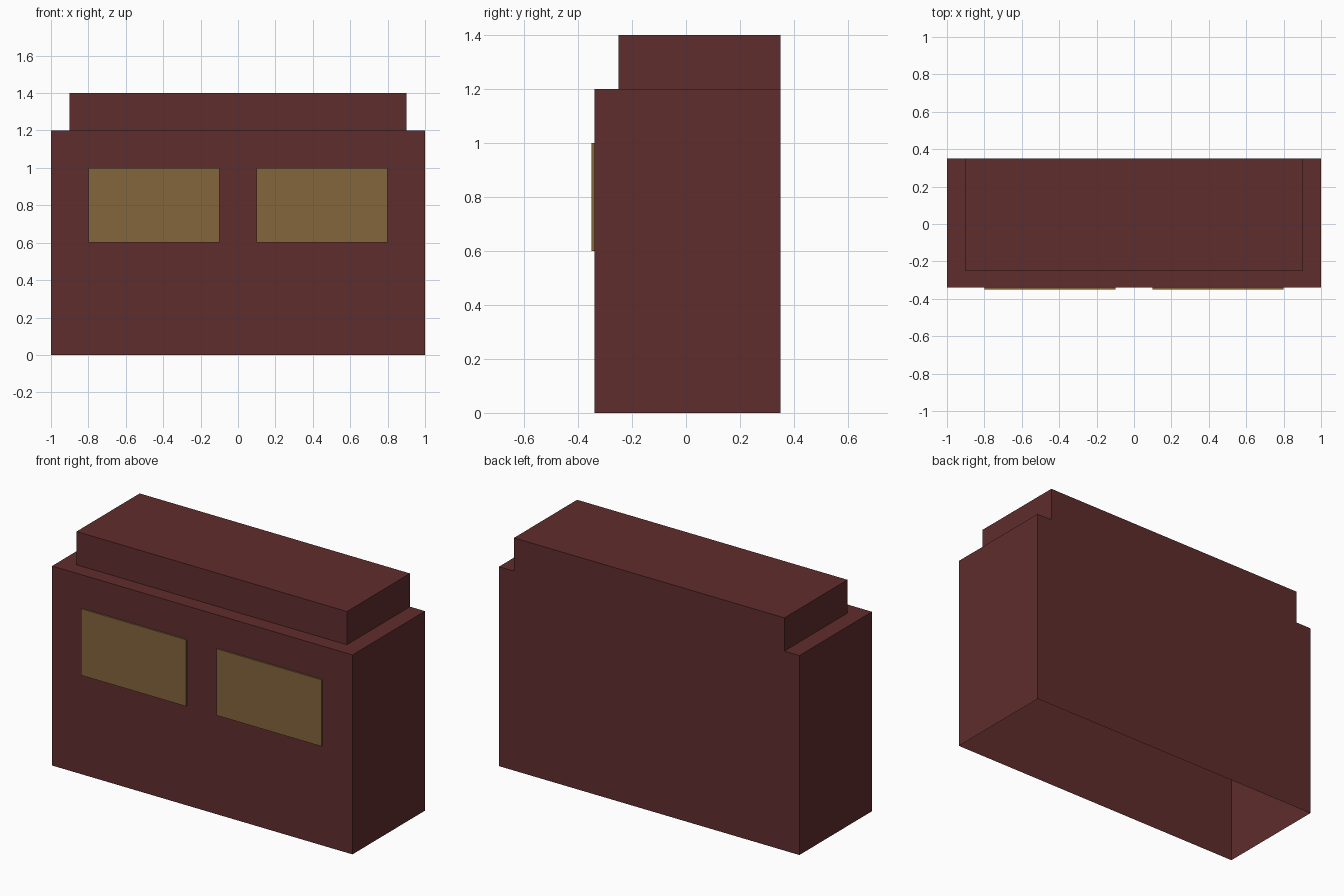
import bpy
import bmesh
from mathutils import Matrix, Vector

if "Cube" in bpy.data.objects:
    bpy.data.objects.remove(bpy.data.objects["Cube"])


def material(name, colour):
    mat = bpy.data.materials.new(name)
    mat.diffuse_color = (*colour, 1.0)
    mat.use_nodes = True
    mat.node_tree.nodes["Principled BSDF"].inputs["Base Color"].default_value = mat.diffuse_color
    return mat


def add_box(bm, lo, hi):
    lo, hi = Vector(lo), Vector(hi)
    bmesh.ops.create_cube(bm, size=1.0, matrix=Matrix.Translation((lo + hi) / 2)
                          @ Matrix.Diagonal((*(hi - lo), 1.0)))


def finish(bm, name, mat):
    mesh = bpy.data.meshes.new(name)
    bm.to_mesh(mesh)
    bm.free()
    mesh.materials.append(mat)
    obj = bpy.data.objects.new(name, mesh)
    bpy.context.collection.objects.link(obj)
    return obj


maroon = material("dark maroon", (0.117, 0.026, 0.026))
ochre = material("ochre", (0.227, 0.130, 0.045))

# Stepped body: a hollow shell, open underneath
bm = bmesh.new()
add_box(bm, (-1, -0.34, 0), (1, 0.35, 1.2))
bottom = [f for f in bm.faces if f.normal.z < -0.5]
bmesh.ops.delete(bm, geom=bottom, context='FACES_ONLY')

# Cut the outline of the raised top, flush with the back
for co, no in (((-0.9, 0, 0), (1, 0, 0)), ((0.9, 0, 0), (1, 0, 0)),
               ((0, -0.25, 0), (0, 1, 0))):
    bmesh.ops.bisect_plane(bm, geom=bm.verts[:] + bm.edges[:] + bm.faces[:],
                           plane_co=co, plane_no=no)
bm.normal_update()

# Raise the top step
raised = [f for f in bm.faces if f.normal.z > 0.5
          and abs(f.calc_center_median().x) < 0.5
          and f.calc_center_median().y > -0.25]
geom = bmesh.ops.extrude_face_region(bm, geom=raised)["geom"]
bmesh.ops.translate(bm, vec=(0, 0, 0.2),
                    verts=[g for g in geom if isinstance(g, bmesh.types.BMVert)])
bm.faces.ensure_lookup_table()
raised = [f for f in raised if f.is_valid]
if raised:
    bmesh.ops.delete(bm, geom=raised, context='FACES_ONLY')

# Merge coplanar faces
bmesh.ops.dissolve_limit(bm, angle_limit=0.01, verts=bm.verts[:], edges=bm.edges[:])
bmesh.ops.recalc_face_normals(bm, faces=bm.faces[:])
finish(bm, "stepped_body", maroon)

# Thin front panels
for side, x in (("left", -0.45), ("right", 0.45)):
    bm = bmesh.new()
    add_box(bm, (x - 0.35, -0.3495, 0.6), (x + 0.35, -0.34, 1.0))
    finish(bm, f"front_panel_{side}", ochre)
